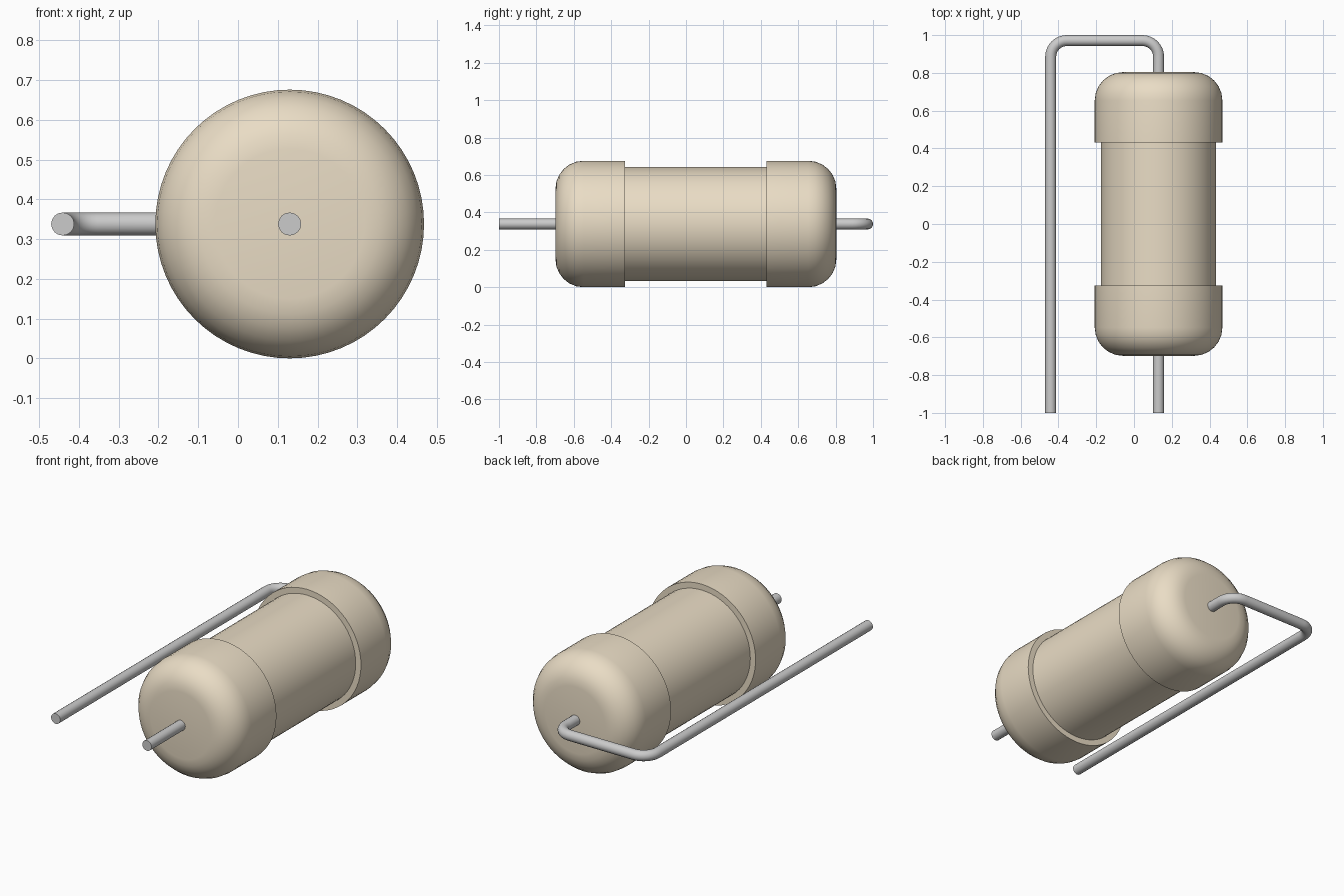
import bpy, bmesh, math

if "Cube" in bpy.data.objects:
    bpy.data.objects.remove(bpy.data.objects["Cube"])

AXIS_X, AXIS_Z = 0.13, 0.338      # centre line of the body
MID_Y = 0.053                     # middle of the body along y
CAP_R, CORE_R, WIRE_R = 0.338, 0.305, 0.029
HALF_CORE, HALF_BODY, FILLET = 0.378, 0.751, 0.15
SIDES = 64

tan = bpy.data.materials.new("tan_coating")
tan.diffuse_color = (0.82, 0.72, 0.56, 1)
tan.use_nodes = True
tan.node_tree.nodes["Principled BSDF"].inputs["Base Color"].default_value = tan.diffuse_color
metal = bpy.data.materials.new("lead_metal")
metal.diffuse_color = (0.78, 0.78, 0.76, 1)
metal.use_nodes = True
metal.node_tree.nodes["Principled BSDF"].inputs["Base Color"].default_value = metal.diffuse_color


def finish(obj, material):
    obj.data.materials.append(material)
    bpy.ops.object.select_all(action='DESELECT')
    obj.select_set(True)
    bpy.context.view_layer.objects.active = obj
    if obj.type == 'CURVE':
        bpy.ops.object.convert(target='MESH')
    bpy.ops.object.shade_smooth_by_angle(angle=math.radians(35))


def lathe(name, profile):
    """Spin (radius, y) points around the body's centre line."""
    bm = bmesh.new()
    verts = [bm.verts.new((r, y, 0)) for r, y in profile]
    edges = [bm.edges.new(pair) for pair in zip(verts, verts[1:])]
    bmesh.ops.spin(bm, geom=verts + edges, cent=(0, 0, 0), axis=(0, 1, 0),
                   angle=math.tau, steps=SIDES)
    bmesh.ops.remove_doubles(bm, verts=bm.verts, dist=1e-5)
    bmesh.ops.recalc_face_normals(bm, faces=bm.faces)
    mesh = bpy.data.meshes.new(name)
    bm.to_mesh(mesh)
    bm.free()
    obj = bpy.data.objects.new(name, mesh)
    obj.location = (AXIS_X, MID_Y, AXIS_Z)
    bpy.context.collection.objects.link(obj)
    finish(obj, tan)


def wire(name, path):
    """Round wire along (x, y) points at the height of the centre line."""
    curve = bpy.data.curves.new(name, 'CURVE')
    curve.dimensions = '3D'
    curve.bevel_depth, curve.bevel_resolution = WIRE_R, 6
    curve.use_fill_caps = True
    spline = curve.splines.new('POLY')
    spline.points.add(len(path) - 1)
    for point, (x, y) in zip(spline.points, path):
        point.co = (x, y, AXIS_Z, 1)
    obj = bpy.data.objects.new(name, curve)
    bpy.context.collection.objects.link(obj)
    finish(obj, metal)


def arc(cx, cy, radius, start, end, steps):
    angles = [math.radians(start + (end - start) * i / steps) for i in range(steps + 1)]
    return [(cx + radius * math.cos(a), cy + radius * math.sin(a)) for a in angles]


# Narrow middle of the body
lathe("body_core", [(CORE_R, -HALF_CORE), (CORE_R, HALF_CORE)])

# Wider end caps with rounded outer rims
rim = arc(CAP_R - FILLET, HALF_BODY - FILLET, FILLET, 0, 90, 6)
cap = [(CORE_R, HALF_CORE), (CAP_R, HALF_CORE)] + rim + [(0, HALF_BODY)]
for name, side in (("front_cap", -1), ("back_cap", 1)):
    lathe(name, [(r, y * side) for r, y in cap])

# Straight lead at the front
wire("straight_lead", [(AXIS_X, -1), (AXIS_X, MID_Y - HALF_BODY + 0.01)])

# Lead folded back alongside the body
LEFT_X, TOP_Y, BEND = -0.441, 0.971, 0.085
wire("bent_lead",
     [(AXIS_X, MID_Y + HALF_BODY - 0.01)]
     + arc(AXIS_X - BEND, TOP_Y - BEND, BEND, 0, 90, 8)
     + arc(LEFT_X + BEND, TOP_Y - BEND, BEND, 90, 180, 8)
     + [(LEFT_X, -1)])
